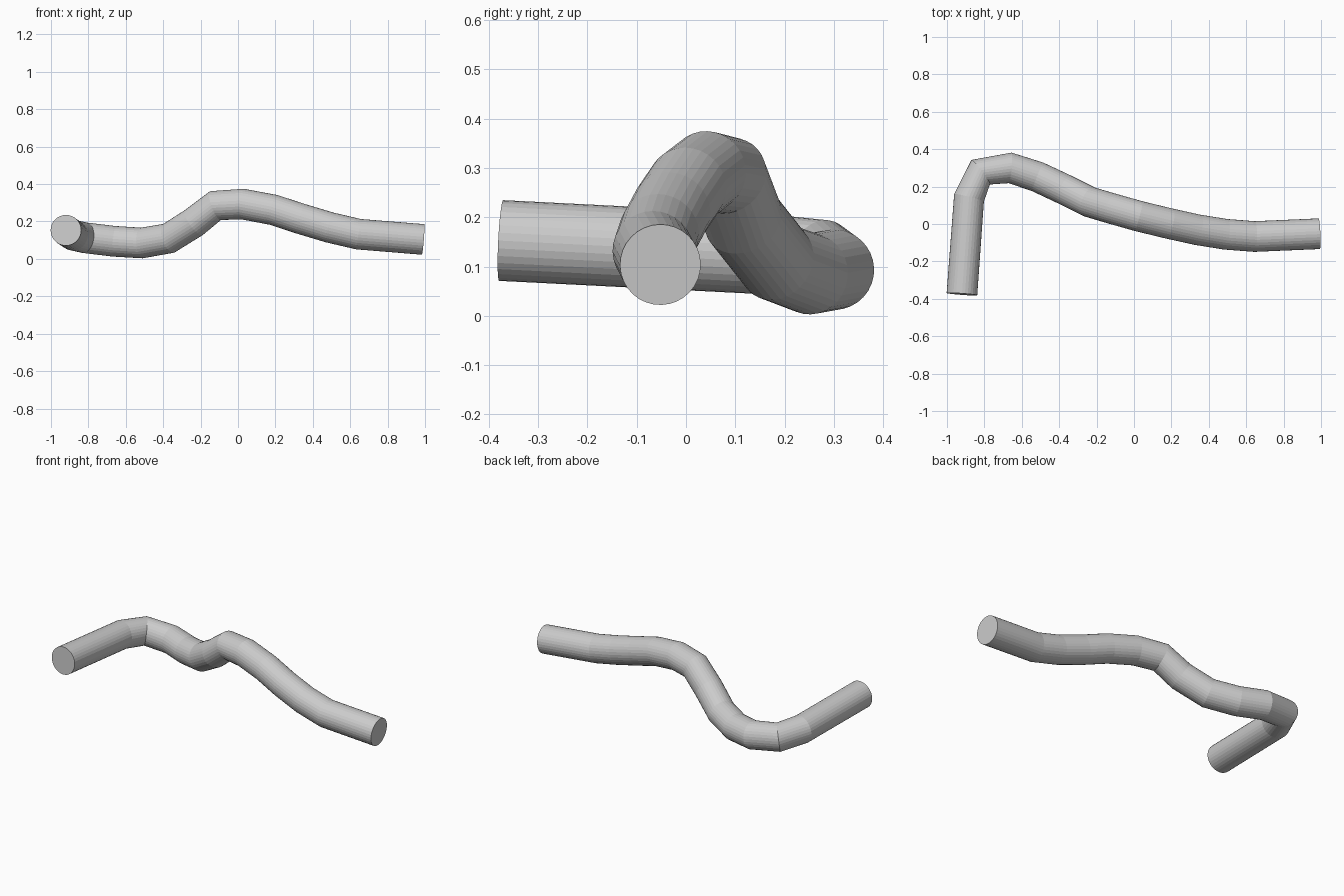
import bpy

cube = bpy.data.objects.get("Cube")
if cube:
    bpy.data.objects.remove(cube, do_unlink=True)

# Centre line of the bent pipe, from its front end to its left end
PATH = [
    (-0.92, -0.375, 0.153), (-0.882, 0.14, 0.127), (-0.82, 0.277, 0.113),
    (-0.662, 0.30, 0.094), (-0.515, 0.252, 0.085), (-0.37, 0.184, 0.11),
    (-0.235, 0.117, 0.195), (-0.12, 0.083, 0.285), (0.025, 0.042, 0.293),
    (0.19, 0.002, 0.262), (0.34, -0.031, 0.213), (0.49, -0.055, 0.168),
    (0.645, -0.067, 0.132), (0.99, -0.052, 0.104),
]
RADIUS = 0.082

curve = bpy.data.curves.new("bent_pipe", "CURVE")
curve.dimensions = "3D"
curve.bevel_depth = RADIUS
curve.bevel_resolution = 14
curve.use_fill_caps = True
spline = curve.splines.new("POLY")
spline.points.add(len(PATH) - 1)
for point, co in zip(spline.points, PATH):
    point.co = (*co, 1)
spline.use_smooth = False

# Turn the swept pipe into a faceted mesh with flat end caps
pipe = bpy.data.objects.new("bent_pipe", curve)
bpy.context.collection.objects.link(pipe)
bpy.ops.object.select_all(action="DESELECT")
pipe.select_set(True)
bpy.context.view_layer.objects.active = pipe
bpy.ops.object.convert(target="MESH")
bpy.ops.object.shade_flat()
